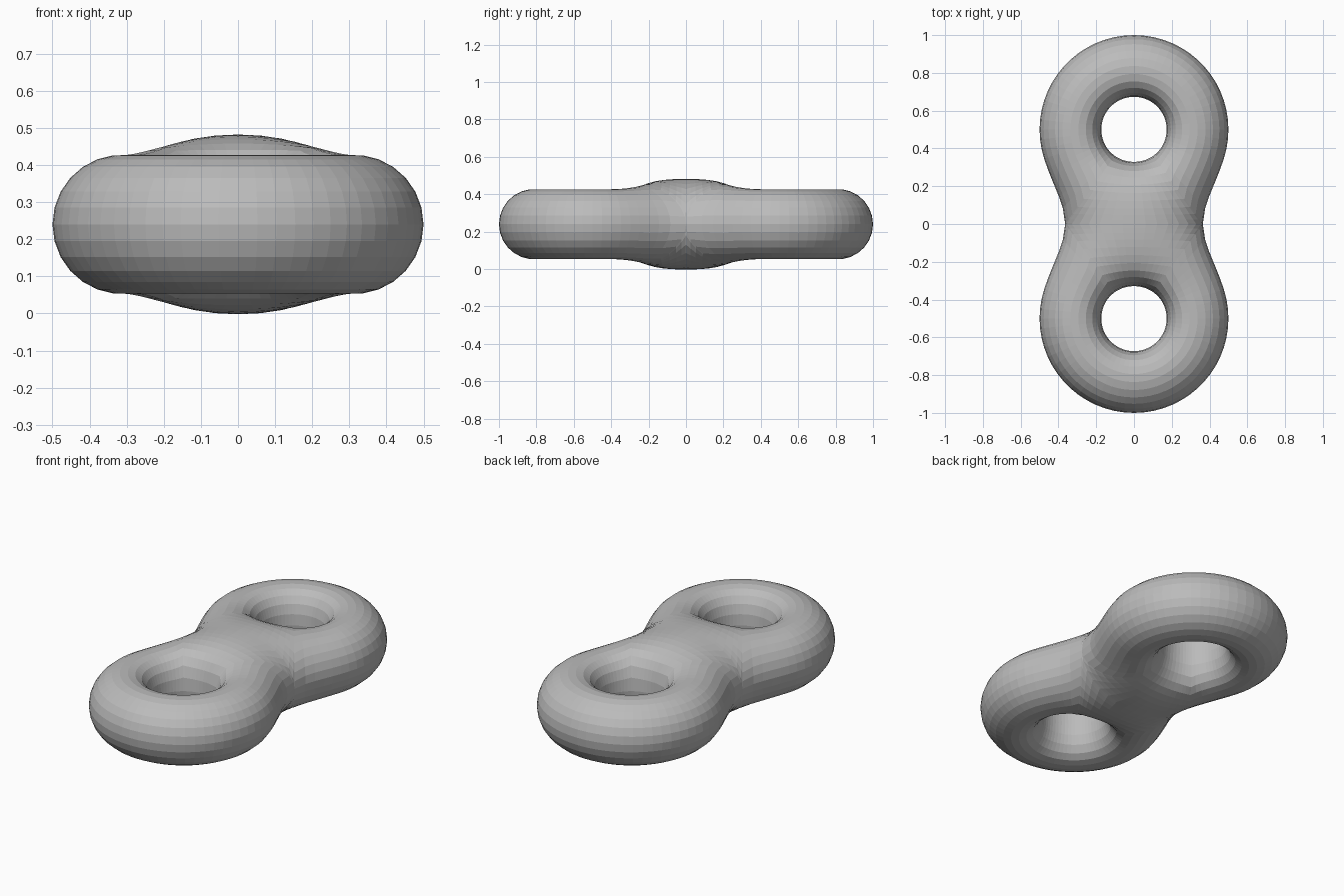
import bpy
import bmesh
import math

RING, TUBE, OFFSET = 0.3125, 0.1875, 0.5   # ring radius, tube radius, ring centre on y
BLEND, BORE, BORE_BLEND = 0.475, 0.157, 0.12
HALF_HEIGHT = 0.24
ACROSS = 12

cube = bpy.data.objects.get("Cube")
if cube:
    bpy.data.objects.remove(cube, do_unlink=True)


def smooth_min(a, b, k):
    h = max(0.0, 1 - abs(a - b) / k)
    return min(a, b) - h * h * k / 4


def ring(x, y, z):
    return math.hypot(math.hypot(x, y) - RING, z) - TUBE


def field(x, y, z):
    """Two softly merged rings with a soft bore; negative inside."""
    body = smooth_min(ring(x, y - OFFSET, z), ring(x, y + OFFSET, z), BLEND)
    bore = math.hypot(x, y - OFFSET) - BORE
    return -smooth_min(-body, bore, BORE_BLEND)


def edge(func, inside, outside):
    """Find by bisection where func changes sign."""
    for _ in range(36):
        mid = (inside + outside) / 2
        if func(mid) < 0:
            inside = mid
        else:
            outside = mid
    return inside


# Ray angles around the hole: a fan facing the waist, then the rest of the ring
waist = edge(lambda x: field(x, 0, 0), 0.1, 0.8)
fan = math.atan2(waist, OFFSET)
down = -math.pi / 2
angles = [down + fan * math.sin(math.pi / 2 * (i / 8 - 1)) for i in range(8)]
angles += [down + fan * math.sin(math.pi / 2 * i / 8) for i in range(8)]
angles += [down + fan + (2 * math.pi - 2 * fan) * i / 48 for i in range(48)]

# Upper quarter of the body as a sheet from the hole to the outline
bm = bmesh.new()
rows = []
for angle in angles:
    c, s = math.cos(angle), math.sin(angle)
    along = lambda r: field(r * c, OFFSET + r * s, 0)
    inner = edge(along, RING, 0.05)
    outer = edge(along, RING, 0.95)
    cut = s < 0 and OFFSET / -s <= outer + 1e-5
    if cut:
        outer = OFFSET / -s
    row = []
    for j in range(ACROSS + 1):
        t = (1 - math.cos(math.pi * j / ACROSS)) / 2
        r = inner + (outer - inner) * t
        x, y = r * c, OFFSET + r * s
        z = edge(lambda h: field(x, y, h), 0.0, 0.4)
        if j == 0 or (j == ACROSS and (not cut or z < 0.005)):
            z = 0.0
        if j == ACROSS and cut:
            y = 0.0
        row.append(bm.verts.new((x, y, z)))
    rows.append(row)

for i, row in enumerate(rows):
    following = rows[(i + 1) % len(rows)]
    for j in range(ACROSS):
        bm.faces.new((row[j], row[j + 1], following[j + 1], following[j]))
bm.normal_update()

mesh = bpy.data.meshes.new("double_ring_body")
bm.to_mesh(mesh)
bm.free()
body = bpy.data.objects.new("double_ring_body", mesh)
bpy.context.collection.objects.link(body)
body.location.z = HALF_HEIGHT

# Mirror front to back and top to bottom
mirror = body.modifiers.new("mirror", 'MIRROR')
mirror.use_axis = (False, True, True)
mirror.use_clip = True
mirror.merge_threshold = 0.001

# Plain grey
grey = bpy.data.materials.new("light_grey")
grey.use_nodes = True
colour = (0.5, 0.5, 0.5, 1)
grey.diffuse_color = colour
grey.node_tree.nodes["Principled BSDF"].inputs["Base Color"].default_value = colour
mesh.materials.append(grey)
